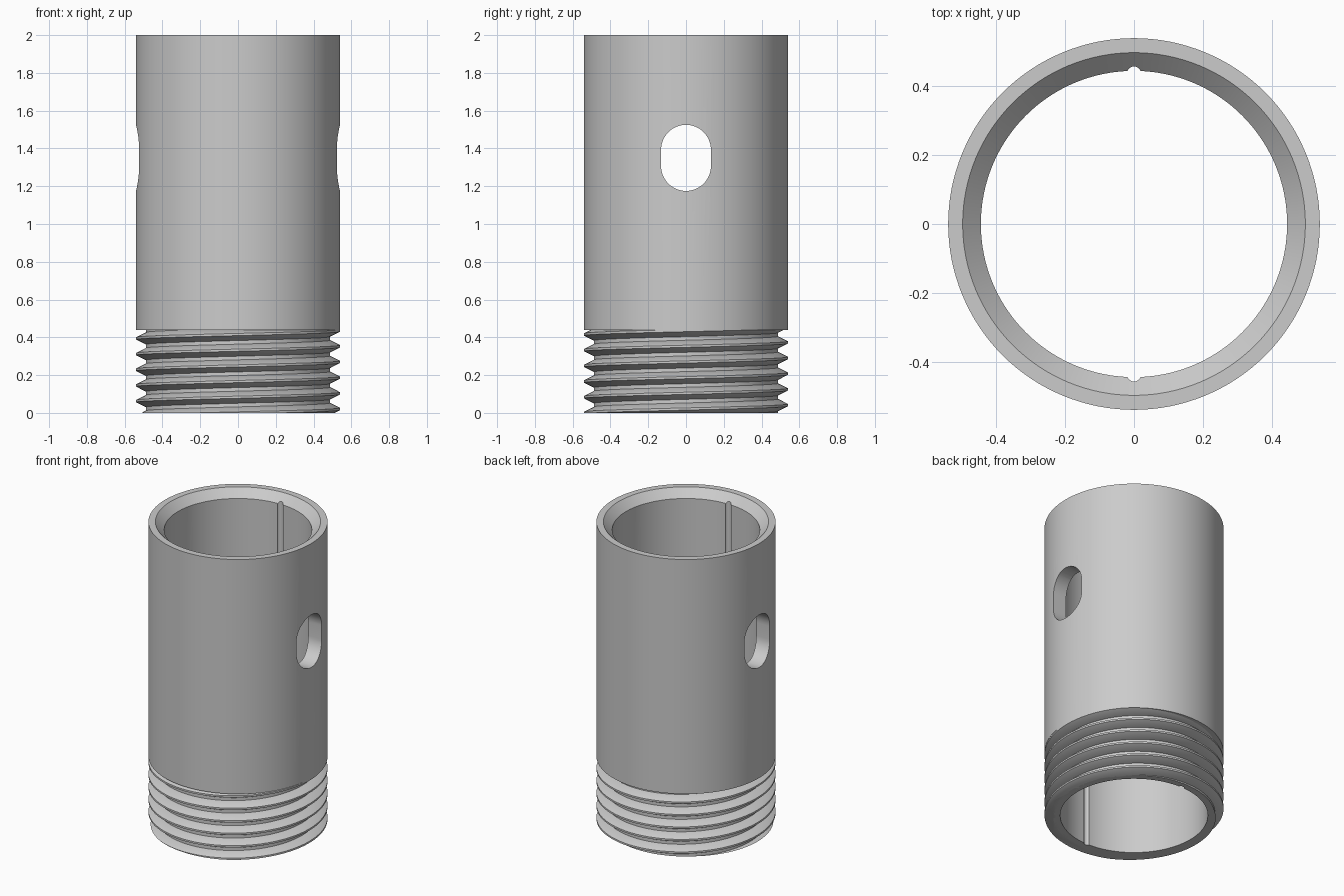
import bpy
import bmesh
from math import sin, cos, pi, tau, radians

old = bpy.data.objects.get("Cube")
if old:
    bpy.data.objects.remove(old, do_unlink=True)

# Main sizes
OUTER, BORE, ROOT = 0.54, 0.445, 0.488
HEIGHT, SHOULDER, CHAMFER = 2.0, 0.44, 0.053
PITCH, SEGMENTS = 0.083, 128

metal = bpy.data.materials.new("light grey metal")
metal.use_nodes = True
grey = (0.6, 0.6, 0.6, 1)
metal.diffuse_color = grey
metal.node_tree.nodes["Principled BSDF"].inputs["Base Color"].default_value = grey


def make_object(name, bm):
    bmesh.ops.recalc_face_normals(bm, faces=bm.faces)
    mesh = bpy.data.meshes.new(name)
    bm.to_mesh(mesh)
    bm.free()
    mesh.materials.append(metal)
    obj = bpy.data.objects.new(name, mesh)
    bpy.context.collection.objects.link(obj)
    return obj


def bridge(bm, rings, closed):
    """Skin a list of closed vertex rings."""
    count = len(rings)
    for i in range(count if closed else count - 1):
        a, b = rings[i], rings[(i + 1) % count]
        for j in range(len(a)):
            k = (j + 1) % len(a)
            bm.faces.new((a[j], a[k], b[k], b[j]))


def lathe(name, profile):
    bm = bmesh.new()
    rings = []
    for i in range(SEGMENTS):
        t = tau * i / SEGMENTS
        rings.append([bm.verts.new((r * cos(t), r * sin(t), z)) for r, z in profile])
    bridge(bm, rings, True)
    return make_object(name, bm)


def prism(name, start, end):
    bm = bmesh.new()
    rings = [[bm.verts.new(p) for p in pts] for pts in (start, end)]
    bridge(bm, rings, False)
    for ring in rings:
        bm.faces.new(ring)
    return make_object(name, bm)


def cut(target, cutter):
    cutter.hide_render = True
    mod = target.modifiers.new("cut", "BOOLEAN")
    mod.operation = "DIFFERENCE"
    mod.solver = "EXACT"
    mod.object = cutter
    bpy.context.view_layer.objects.active = target
    bpy.ops.object.modifier_apply(modifier=mod.name)
    bpy.data.objects.remove(cutter, do_unlink=True)


def smooth(obj, angle):
    bpy.ops.object.select_all(action="DESELECT")
    obj.select_set(True)
    bpy.context.view_layer.objects.active = obj
    bpy.ops.object.shade_smooth_by_angle(angle=radians(angle))


# Tube with a chamfered mouth and a narrower neck under the thread
body = lathe("tube_body", [
    (BORE, 0), (ROOT, 0), (ROOT, SHOULDER), (OUTER, SHOULDER),
    (OUTER, HEIGHT), (BORE + CHAMFER, HEIGHT), (BORE, HEIGHT - CHAMFER)])

# Rounded slot through both side walls
slot_r, slot_z, slot_half = 0.132, 1.35, 0.043
outline = []
for i in range(50):
    t = pi * (i % 25) / 24 + (pi if i >= 25 else 0)
    lift = slot_half if i < 25 else -slot_half
    outline.append((slot_r * cos(t), slot_z + lift + slot_r * sin(t)))
cut(body, prism("slot_cutter", [(-1, y, z) for y, z in outline],
                [(1, y, z) for y, z in outline]))

# Two small round grooves along the bore, front and back
for side in (-1, 1):
    circle = [(0.02 * cos(tau * i / 16), side * 0.438 + 0.02 * sin(tau * i / 16))
              for i in range(16)]
    cut(body, prism("groove_cutter", [(x, y, -0.1) for x, y in circle],
                    [(x, y, HEIGHT + 0.1) for x, y in circle]))
smooth(body, 30)

# Right-handed screw thread: a swept ridge trimmed flat at both ends
crest, base = PITCH * 0.07, PITCH * 0.385
section = [(ROOT - 0.02, -base), (ROOT, -base), (OUTER, -crest),
           (OUTER, crest), (ROOT, base), (ROOT - 0.02, base)]
bm = bmesh.new()
rings = []
for i in range(-SEGMENTS, 7 * SEGMENTS + 1):
    t = tau * i / SEGMENTS
    z0 = PITCH * (i / SEGMENTS + 0.25)
    rings.append([bm.verts.new((r * cos(t), r * sin(t), z0 + z)) for r, z in section])
bridge(bm, rings, False)
bm.faces.new(rings[0])
bm.faces.new(rings[-1])
for level, normal in ((0, (0, 0, -1)), (SHOULDER, (0, 0, 1))):
    bmesh.ops.bisect_plane(bm, geom=bm.verts[:] + bm.edges[:] + bm.faces[:],
                           plane_co=(0, 0, level), plane_no=normal, clear_outer=True)
    bmesh.ops.holes_fill(bm, edges=[e for e in bm.edges if e.is_boundary], sides=0)
thread = make_object("screw_thread", bm)
smooth(thread, 30)
